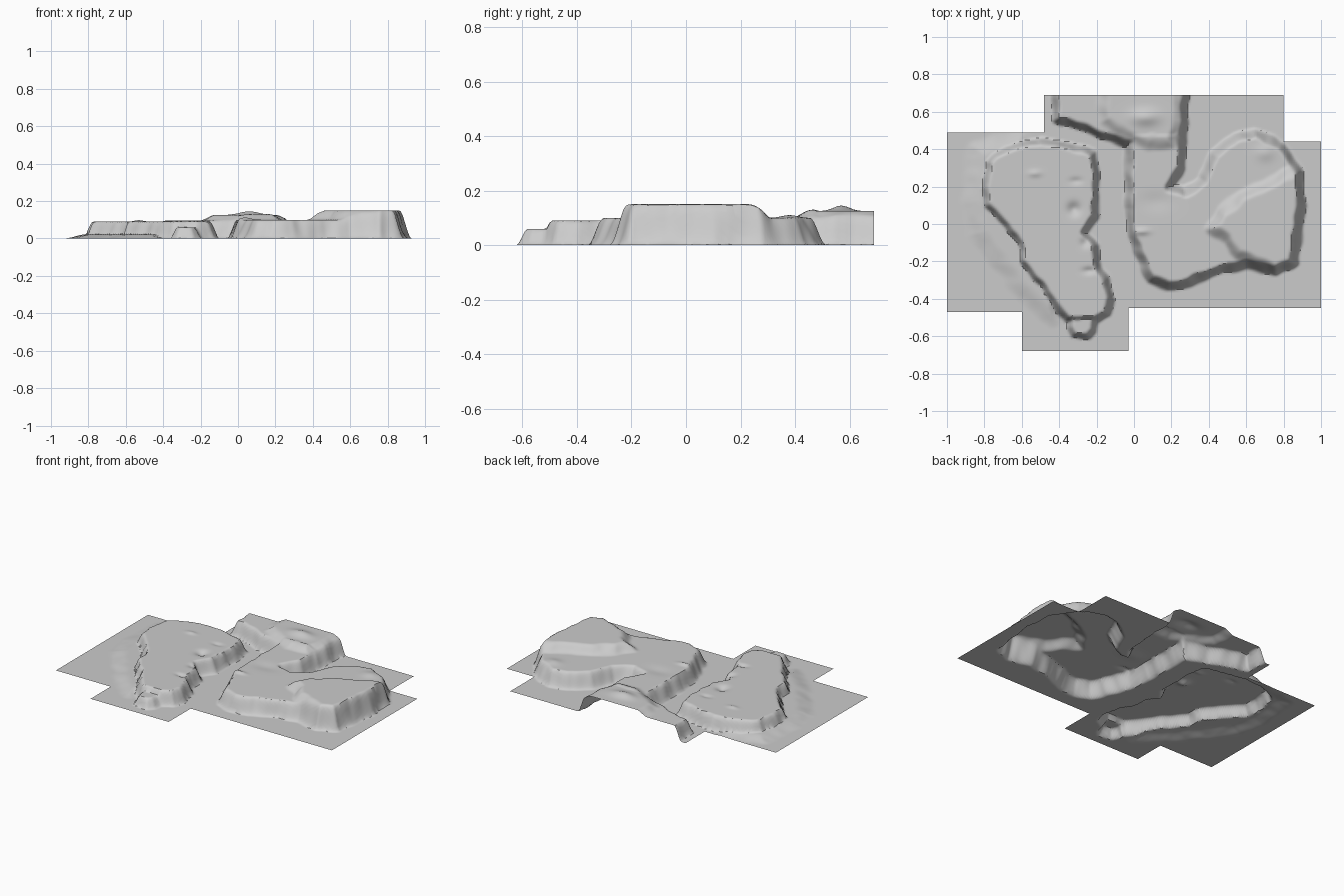
import bpy, bmesh, math
from mathutils import noise, Vector

if "Cube" in bpy.data.objects:
    bpy.data.objects.remove(bpy.data.objects["Cube"])

# Rectangular sheets that make up the ground footprint: x0, x1, y0, y1
SHEETS = [(-1, -.47, -.47, .49), (-.48, .8, -.45, .69),
          (-.6, -.03, -.68, .3), (-.1, 1, -.45, .44)]

# Plateaus: outline at mid-slope, height, slope width
WEST = [(-.80, .2), (-.78, .33), (-.68, .41), (-.5, .44), (-.35, .42), (-.22, .38),
        (-.2, .2), (-.21, .05), (-.26, -.05), (-.21, -.12), (-.2, -.2), (-.15, -.3),
        (-.13, -.4), (-.14, -.48), (-.22, -.52), (-.36, -.51), (-.48, -.35),
        (-.6, -.2), (-.61, -.1), (-.72, .02), (-.79, .1)]
WEST_TIP = [(-.35, -.45), (-.2, -.45), (-.22, -.57), (-.25, -.6), (-.32, -.6), (-.34, -.55)]
WEST_SKIRT = [(-.87, .12), (-.84, .4), (-.6, .46), (-.5, .3), (-.4, -.35),
              (-.44, -.5), (-.6, -.36), (-.72, -.2), (-.84, -.05)]
EAST = [(-.03, .5), (.26, .5), (.25, .3), (.19, .19), (.27, .17), (.37, .23), (.42, .37),
        (.54, .46), (.65, .485), (.79, .42), (.88, .27), (.895, .1), (.87, -.1),
        (.86, -.2), (.76, -.25), (.6, -.22), (.47, -.24), (.3, -.31), (.18, -.335),
        (.09, -.29), (.03, -.17), (-.01, -.06), (-.03, .1)]
EAST_TOP = [(.9, .29), (.8, .26), (.7, .21), (.58, .15), (.47, .06), (.41, -.03), (.5, -.08),
            (.55, -.16), (.66, -.21), (.76, -.245), (.86, -.2), (.87, -.1), (.895, .1)]
NORTH = [(-.42, .8), (-.42, .56), (-.28, .52), (-.15, .47), (-.05, .43), (.08, .41),
         (.26, .44), (.28, .8)]
NORTH_TOP = [(-.17, .8), (-.16, .56), (-.05, .48), (.08, .42), (.2, .43), (.24, .55), (.25, .8)]
PLATEAUS = [(WEST, .09, .05), (WEST_TIP, .06, .04), (WEST_SKIRT, .022, .12),
            (EAST, .10, .06), (NORTH, .095, .05)]
# Raised steps resting on a plateau: outline, total height, slope width
STEPS = [(EAST_TOP, .15, .08), (NORTH_TOP, .13, .08)]
# Small mounds and dents: x, y, height, radius x, radius y
MOUNDS = [(.06, .57, .02, .09, .05), (-.53, .27, .008, .04, .02), (-.31, .23, -.008, .04, .02),
          (-.32, .08, -.02, .04, .04), (-.26, -.1, -.012, .03, .03), (.04, -.04, .012, .05, .02),
          (-.24, -.25, -.012, .04, .02), (.7, .38, .01, .06, .05), (.12, .12, -.006, .1, .06)]


def signed_distance(x, y, poly):
    """Distance to the outline, positive inside."""
    best, inside = 9.0, False
    ax, ay = poly[-1]
    for bx, by in poly:
        dx, dy = bx - ax, by - ay
        t = max(0, min(1, ((x - ax) * dx + (y - ay) * dy) / (dx * dx + dy * dy)))
        best = min(best, math.hypot(x - ax - t * dx, y - ay - t * dy))
        if (ay > y) != (by > y) and x < ax + (y - ay) * dx / dy:
            inside = not inside
        ax, ay = bx, by
    return best if inside else -best


def rise(x, y, poly, width):
    t = max(0, min(1, signed_distance(x, y, poly) / width + .5))
    return t * t * (3 - 2 * t)


def height(x, y):
    # slight wobble for craggy edges
    n = noise.noise_vector(Vector((x * 14, y * 14, 0)))
    px, py = x + n.x * .012, y + n.y * .012
    base = max(h * rise(px, py, p, w) for p, h, w in PLATEAUS)
    z = base
    for p, h, w in STEPS:
        z = max(z, base + (h - .10) * rise(px, py, p, w) * min(1, base / .09))
    for mx, my, h, rx, ry in MOUNDS:
        d = ((x - mx) / rx) ** 2 + ((y - my) / ry) ** 2
        if d < 4:
            z += h * math.exp(-d * 1.5) * min(1, base / .09)
    return max(0, z)


# Terrain sheet: regular grid trimmed to the footprint, then displaced
bm = bmesh.new()
NX, NY = 200, 138
rows = [[bm.verts.new((-1 + i * .01, -.69 + j * .01, 0)) for i in range(NX + 1)]
        for j in range(NY + 1)]
for j in range(NY):
    for i in range(NX):
        cx, cy = -.995 + i * .01, -.685 + j * .01
        if any(a < cx < b and c < cy < d for a, b, c, d in SHEETS):
            bm.faces.new((rows[j][i], rows[j][i + 1], rows[j + 1][i + 1], rows[j + 1][i]))
bmesh.ops.delete(bm, geom=[v for v in bm.verts if not v.link_faces], context='VERTS')
for v in bm.verts:
    v.co.z = height(v.co.x, v.co.y)
mesh = bpy.data.meshes.new("terrain")
bm.to_mesh(mesh)
bm.free()
terrain = bpy.data.objects.new("terrain", mesh)
bpy.context.collection.objects.link(terrain)
bpy.context.view_layer.objects.active = terrain
terrain.select_set(True)
bpy.ops.object.shade_smooth_by_angle(angle=math.radians(40))
